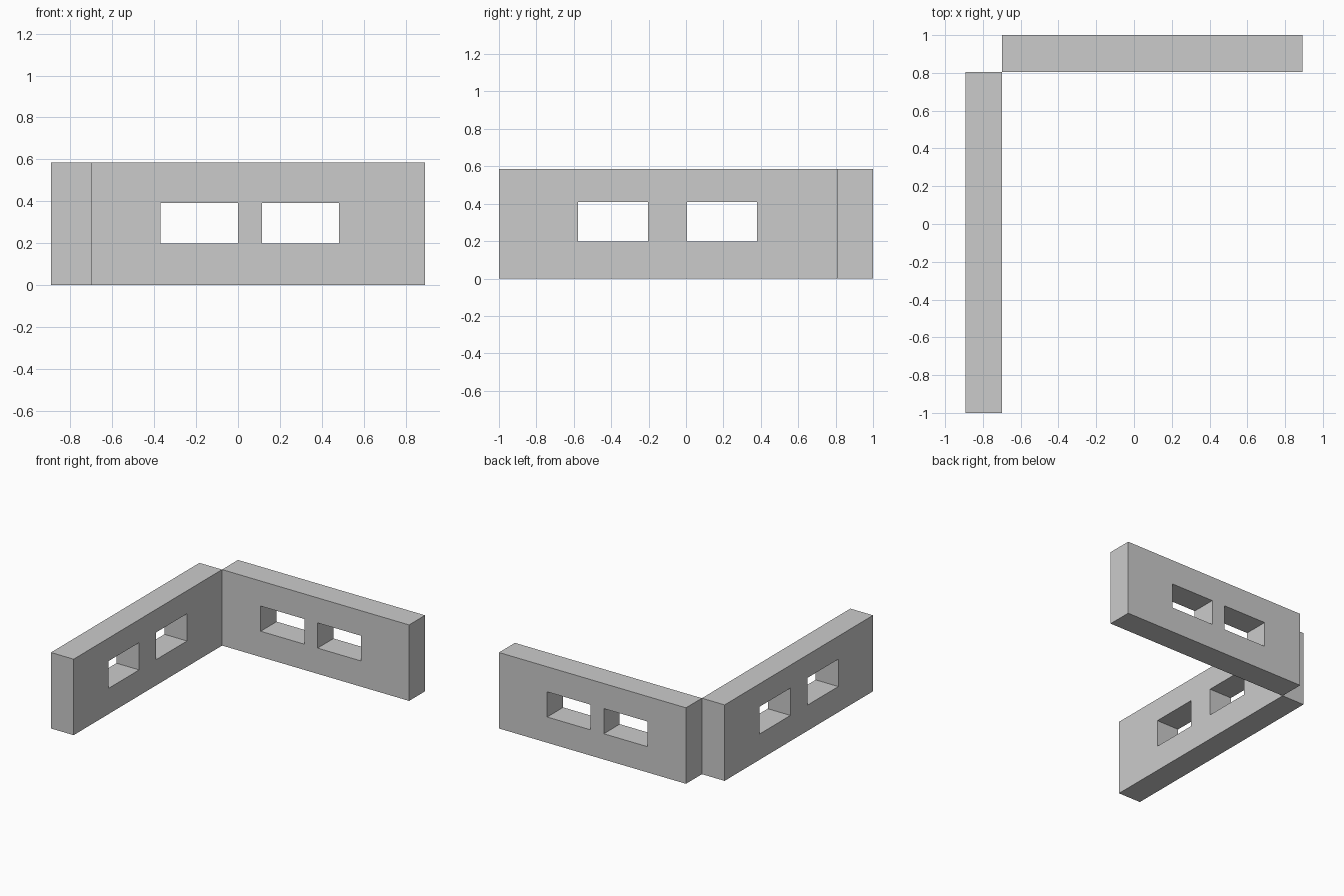
import bpy

if "Cube" in bpy.data.objects:
    bpy.data.objects.remove(bpy.data.objects["Cube"])

HEIGHT = 0.585


def box(name, lo, hi):
    """Axis-aligned box between two corners."""
    centre = [(a + b) / 2 for a, b in zip(lo, hi)]
    bpy.ops.mesh.primitive_cube_add(size=1, location=centre)
    obj = bpy.context.object
    obj.name = name
    obj.scale = [b - a for a, b in zip(lo, hi)]
    bpy.ops.object.transform_apply(location=False, rotation=False, scale=True)
    return obj


def cut_window(wall, name, lo, hi):
    """Cut a box-shaped opening through a wall."""
    cutter = box(name, lo, hi)
    cutter.hide_render = True
    cutter.hide_viewport = True
    cutter.display_type = 'WIRE'
    mod = wall.modifiers.new(name, 'BOOLEAN')
    mod.operation = 'DIFFERENCE'
    mod.solver = 'EXACT'
    mod.object = cutter


# Side wall, running front to back, with two windows
side_wall = box("side_wall", (-0.893, -1.0, 0), (-0.70, 0.806, HEIGHT))
for i, (y0, y1) in enumerate([(-0.577, -0.203), (0.005, 0.38)]):
    cut_window(side_wall, f"side_window_cutter_{i + 1}",
               (-1.0, y0, 0.198), (-0.6, y1, 0.408))

# Back wall, running left to right, touching the side wall at one corner edge
back_wall = box("back_wall", (-0.70, 0.806, 0), (0.893, 1.0, HEIGHT))
for i, (x0, x1) in enumerate([(-0.371, 0.0), (0.114, 0.482)]):
    cut_window(back_wall, f"back_window_cutter_{i + 1}",
               (x0, 0.7, 0.198), (x1, 1.1, 0.392))
